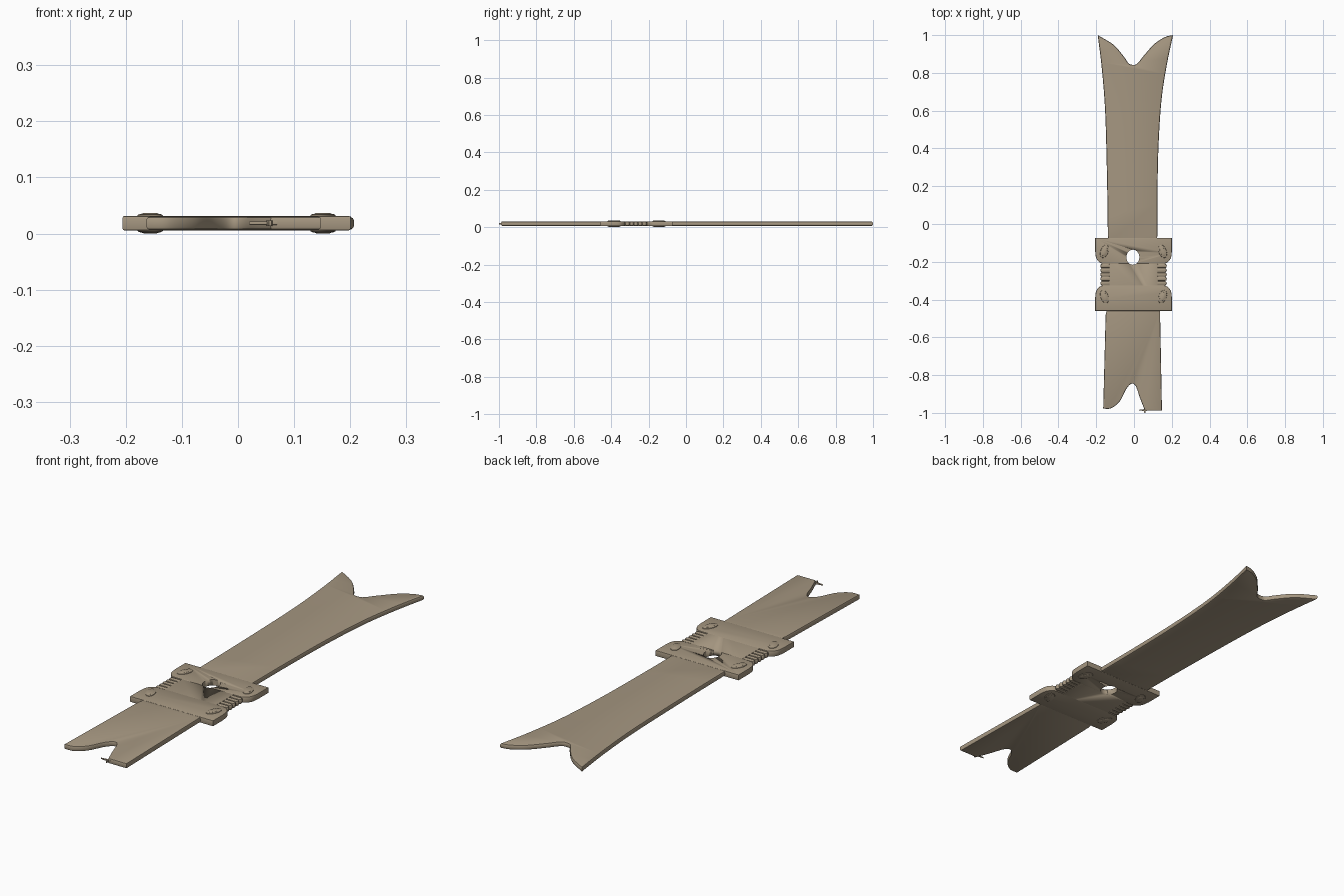
import bpy, bmesh, math
from mathutils import Vector

if "Cube" in bpy.data.objects:
    bpy.data.objects.remove(bpy.data.objects["Cube"])

MID = 0.0185          # mid height of the flat object
CX = -0.0025          # centre line of the guard

tan = bpy.data.materials.new("bone_tan")
tan.diffuse_color = (0.38, 0.31, 0.22, 1)
tan.use_nodes = True
tan.node_tree.nodes["Principled BSDF"].inputs["Base Color"].default_value = tan.diffuse_color


def curve(pts, n=6):
    """Smooth open curve through the given points."""
    p = [Vector(q) for q in pts]
    p = [2 * p[0] - p[1]] + p + [2 * p[-1] - p[-2]]
    out = []
    for i in range(1, len(p) - 2):
        a, b, c, d = p[i - 1:i + 3]
        for k in range(n):
            t = k / n
            out.append(0.5 * (2 * b + (c - a) * t + (2 * a - 5 * b + 4 * c - d) * t * t
                              + (3 * b - a - 3 * c + d) * t ** 3))
    return out + [p[-2]]


def finish(name, bm, angle=30):
    bmesh.ops.recalc_face_normals(bm, faces=bm.faces)
    me = bpy.data.meshes.new(name)
    bm.to_mesh(me)
    bm.free()
    me.materials.append(tan)
    ob = bpy.data.objects.new(name, me)
    bpy.context.collection.objects.link(ob)
    bpy.ops.object.select_all(action='DESELECT')
    ob.select_set(True)
    bpy.context.view_layer.objects.active = ob
    bpy.ops.object.shade_smooth_by_angle(angle=math.radians(angle))
    return ob


def slab(name, outline, half, b, angle=30):
    """Flat plate with rounded rims from an outline."""
    p = []
    for q in outline:
        q = Vector(q)
        if not p or (q - p[-1]).length > 1e-4:
            p.append(q)
    if (p[0] - p[-1]).length < 1e-4:
        p.pop()
    n = len(p)
    if sum(p[i - 1].x * p[i].y - p[i].x * p[i - 1].y for i in range(n)) < 0:
        p.reverse()
    inward = []
    for i in range(n):
        d1 = (p[i] - p[i - 1]).normalized()
        d2 = (p[(i + 1) % n] - p[i]).normalized()
        n1, n2 = Vector((-d1.y, d1.x)), Vector((-d2.y, d2.x))
        m = (n1 + n2).normalized()
        inward.append(m / max(m.dot(n1), 0.5))
    bm = bmesh.new()
    rings = []
    for inset, z in ((b, -half), (.3 * b, -half + .3 * b), (0, -half + b),
                     (0, half - b), (.3 * b, half - .3 * b), (b, half)):
        rings.append([bm.verts.new((*(p[i] + inward[i] * inset), MID + z)) for i in range(n)])
    for r, s in zip(rings, rings[1:]):
        for i in range(n):
            j = (i + 1) % n
            bm.faces.new((r[i], r[j], s[j], s[i]))
    bm.faces.new(rings[0][::-1])
    bm.faces.new(rings[-1])
    return finish(name, bm, angle)


# long blade with flared, swallow-tailed end
slab("long_blade",
     curve([(0.123, -0.1), (0.124, 0.15), (0.13, 0.42), (0.146, 0.66), (0.175, 0.85), (0.207, 1.0)])
     + curve([(0.207, 1.0), (0.165, 0.99), (0.11, 0.955), (0.055, 0.895), (0.018, 0.85),
              (-0.005, 0.843), (-0.028, 0.85), (-0.055, 0.888), (-0.11, 0.95), (-0.192, 1.0)])
     + curve([(-0.192, 1.0), (-0.17, 0.82), (-0.152, 0.58), (-0.142, 0.2), (-0.138, -0.1)]),
     0.0115, 0.007)

# short blade with notched end
slab("short_blade",
     [(0.138, -0.44), (0.138, -0.47), (0.148, -0.988), (0.058, -0.988)][::-1]
     + [(-0.14, -0.44), (-0.15, -0.48), (-0.163, -0.978)]
     + curve([(-0.163, -0.978), (-0.12, -0.975), (-0.075, -0.938), (-0.04, -0.872),
              (-0.012, -0.845), (0.01, -0.86), (0.032, -0.922), (0.058, -0.988)]),
     0.0115, 0.005)


# guard: upper and lower bars whose inner outer-corners are rounded
def bar(name, flat_y, inner_y):
    s = 1 if inner_y > flat_y else -1
    right = [(0.203, flat_y), (0.203, inner_y - s * 0.075)]
    right += curve([(0.203, inner_y - s * 0.065), (0.197, inner_y - s * 0.028),
                    (0.175, inner_y - s * 0.004), (0.15, inner_y)], 4)
    pts = [(CX + x, y) for x, y in right]
    pts += [(CX - x, y) for x, y in reversed(right)]
    return slab(name, pts, 0.0128, 0.003)


upper = bar("upper_guard_bar", -0.073, -0.21)
lower = bar("lower_guard_bar", -0.46, -0.325)
w = 0.127
middle = slab("guard_middle", [(CX - w, -0.20), (CX + w, -0.20), (CX + w, -0.45), (CX - w, -0.45)],
              0.0122, 0.002)

# round through hole
bm = bmesh.new()
bmesh.ops.create_cone(bm, cap_ends=True, segments=32, radius1=0.037, radius2=0.037, depth=0.2)
for v in bm.verts:
    v.co.x = v.co.x * 0.93 - 0.006
    v.co.y = v.co.y * 1.08 - 0.176
cutter = finish("hole_cutter", bm)
for ob in (upper, middle):
    m = ob.modifiers.new("hole", 'BOOLEAN')
    m.object, m.operation, m.solver = cutter, 'DIFFERENCE', 'EXACT'
    bpy.context.view_layer.objects.active = ob
    bpy.ops.object.modifier_apply(modifier=m.name)
bpy.data.objects.remove(cutter)

for sx, side in ((-1, "left"), (1, "right")):
    # raised slanted ovals, a rim band with an inner dome
    for y, sy, row in ((-0.145, 1, "upper"), (-0.385, -1, "lower")):
        a = sx * sy * -0.35
        for part, k, half in (("rim", 1.0, 0.0165), ("dome", 0.72, 0.0185)):
            pts = []
            for i in range(24):
                t = math.tau * i / 24
                u, v = 0.0215 * k * math.cos(t), 0.037 * k * math.sin(t)
                pts.append((CX + sx * 0.154 + u * math.cos(-a) - v * math.sin(-a),
                            y + u * math.sin(-a) + v * math.cos(-a)))
            slab(f"{row}_{side}_oval_{part}", pts, half, 0.006)
    # stacked ribs between the bars
    x0 = CX + sx * 0.148
    for i in range(5):
        y = -0.222 - i * 0.0228
        pts = []
        for q, (cx, cy) in enumerate(((1, 1), (-1, 1), (-1, -1), (1, -1))):
            for k in range(4):
                t = math.pi / 2 * (q + k / 3)
                pts.append((x0 + cx * 0.018 + 0.010 * math.cos(t),
                            y + cy * 0.001 + 0.010 * math.sin(t)))
        slab(f"{side}_rib_{i + 1}", pts, 0.0118, 0.006)
    # core behind the ribs
    slab(f"{side}_rib_core", [(x0 - 0.022, -0.2), (x0 + 0.022, -0.2),
                              (x0 + 0.022, -0.335), (x0 - 0.022, -0.335)], 0.007, 0.002)

# small barb on the short blade's right prong
slab("barb", [(0.07, -0.980), (0.045, -0.981), (0.02, -0.985), (0.045, -0.989), (0.07, -0.989)],
     0.003, 0.001)
slab("barb_spur", [(0.050, -0.982), (0.062, -0.982), (0.060, -1.0), (0.055, -1.0)], 0.005, 0.001)
